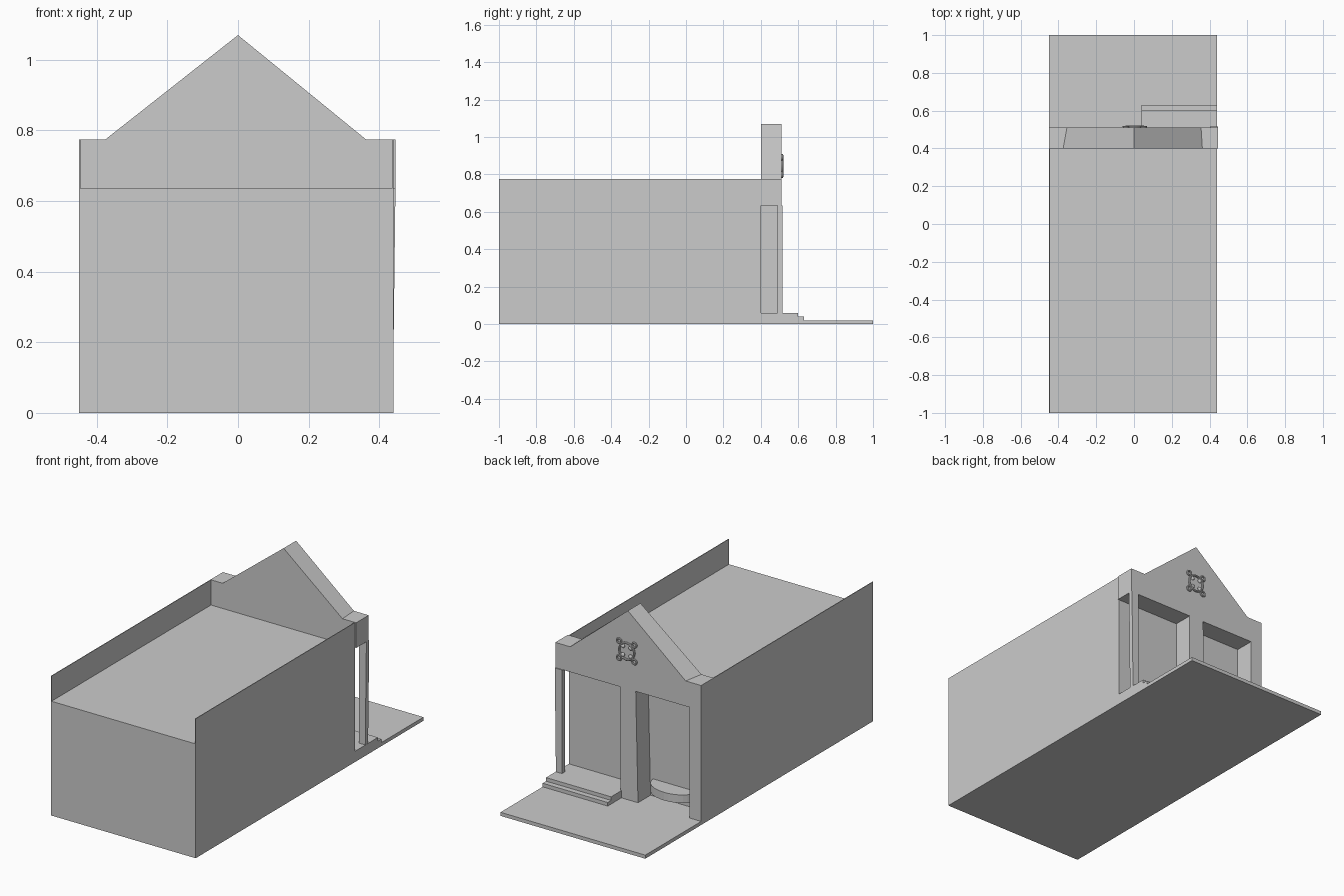
import bpy, bmesh, math
from mathutils import Vector

cube = bpy.data.objects.get("Cube")
if cube:
    bpy.data.objects.remove(cube, do_unlink=True)

# One plain grey for everything
GREY = (0.6, 0.6, 0.6, 1)
stone = bpy.data.materials.new("pale grey")
stone.use_nodes = True
stone.diffuse_color = GREY
bsdf = next(n for n in stone.node_tree.nodes if n.type == 'BSDF_PRINCIPLED')
bsdf.inputs["Base Color"].default_value = GREY


def loft(name, start, end):
    """Solid between two matching outlines of 3D points."""
    bm = bmesh.new()
    a = [bm.verts.new(p) for p in start]
    b = [bm.verts.new(p) for p in end]
    bm.faces.new(a)
    bm.faces.new(b)
    for i in range(len(a)):
        j = (i + 1) % len(a)
        bm.faces.new((a[i], a[j], b[j], b[i]))
    bmesh.ops.recalc_face_normals(bm, faces=bm.faces)
    mesh = bpy.data.meshes.new(name)
    bm.to_mesh(mesh)
    bm.free()
    mesh.materials.append(stone)
    obj = bpy.data.objects.new(name, mesh)
    bpy.context.collection.objects.link(obj)
    return obj


def slab(name, profile, y0, y1, far_profile=None):
    """Outline in x and z, carried along y."""
    return loft(name, [(x, y0, z) for x, z in profile],
                [(x, y1, z) for x, z in far_profile or profile])


def box(name, x0, x1, y0, y1, z0, z1):
    return slab(name, [(x0, z0), (x1, z0), (x1, z1), (x0, z1)], y0, y1)


LEFT, RIGHT = 0.44, -0.45      # side walls
WALL, FACE = 0.40, 0.51        # porch back wall and facade plane
ROOF, TOP = 0.635, 0.775       # flat roof and parapet top
FLOOR = 0.02

# Hall with flat roof and thin parapets
box("hall", RIGHT, LEFT, -1, WALL, 0, ROOF)
box("left_parapet", LEFT - 0.004, LEFT, -1, WALL, ROOF, TOP)
box("right_parapet", RIGHT, RIGHT + 0.004, -1, WALL, ROOF, TOP)

# Forecourt and steps
box("forecourt", RIGHT, LEFT, WALL, 1, 0, FLOOR)
box("lower_step", 0.04, LEFT, WALL, 0.63, FLOOR, 0.04)
box("upper_step", 0.04, LEFT, WALL, 0.60, 0.04, 0.06)


# Gabled upper facade over the porch
def gable(foot_r, foot_l):
    return [(RIGHT, ROOF), (0.446, ROOF), (0.446, TOP), (foot_l, TOP),
            (0, 1.07), (foot_r, TOP), (RIGHT, TOP)]


slab("gable_facade", gable(-0.375, 0.362), WALL, FACE, gable(-0.355, 0.355))

# Piers and corner post
box("right_pier", RIGHT, -0.379, WALL, FACE, FLOOR, ROOF)
slab("middle_pier", [(-0.062, FLOOR), (0.044, FLOOR), (0.044, ROOF), (-0.048, ROOF)],
     WALL, FACE)
slab("corner_post", [(0.402, 0.06), (0.439, 0.06), (0.446, ROOF), (0.402, ROOF)],
     0.49, 0.515)

# Half-round bench on the porch wall
arc = [(-0.215 + 0.137 * math.cos(t), WALL + 0.1 * math.sin(t))
       for t in (math.pi * i / 16 for i in range(17))]
loft("bench", [(x, y, 0.07) for x, y in arc], [(x, y, 0.115) for x, y in arc])


# Round ornament on the gable
def finish(name):
    obj = bpy.context.object
    obj.name = name
    obj.data.materials.append(stone)
    bpy.ops.object.shade_smooth_by_angle()


def ring(name, centre, radius, thickness):
    bpy.ops.mesh.primitive_torus_add(
        location=centre, rotation=(math.pi / 2, 0, 0), major_radius=radius,
        minor_radius=thickness, major_segments=24, minor_segments=8)
    finish(name)


middle = Vector((0.004, FACE + 0.005, 0.845))
ring("ornament_ring", middle, 0.046, 0.006)
for i in range(4):
    angle = math.pi / 4 + i * math.pi / 2
    out = Vector((math.cos(angle), 0, math.sin(angle)))
    ring(f"ornament_scroll_{i + 1}", middle + out * 0.066, 0.013, 0.005)
    bpy.ops.mesh.primitive_uv_sphere_add(
        segments=12, ring_count=8, radius=0.012, location=middle + out * 0.034)
    bpy.context.object.scale = (1, 0.6, 1)
    finish(f"ornament_bead_{i + 1}")
